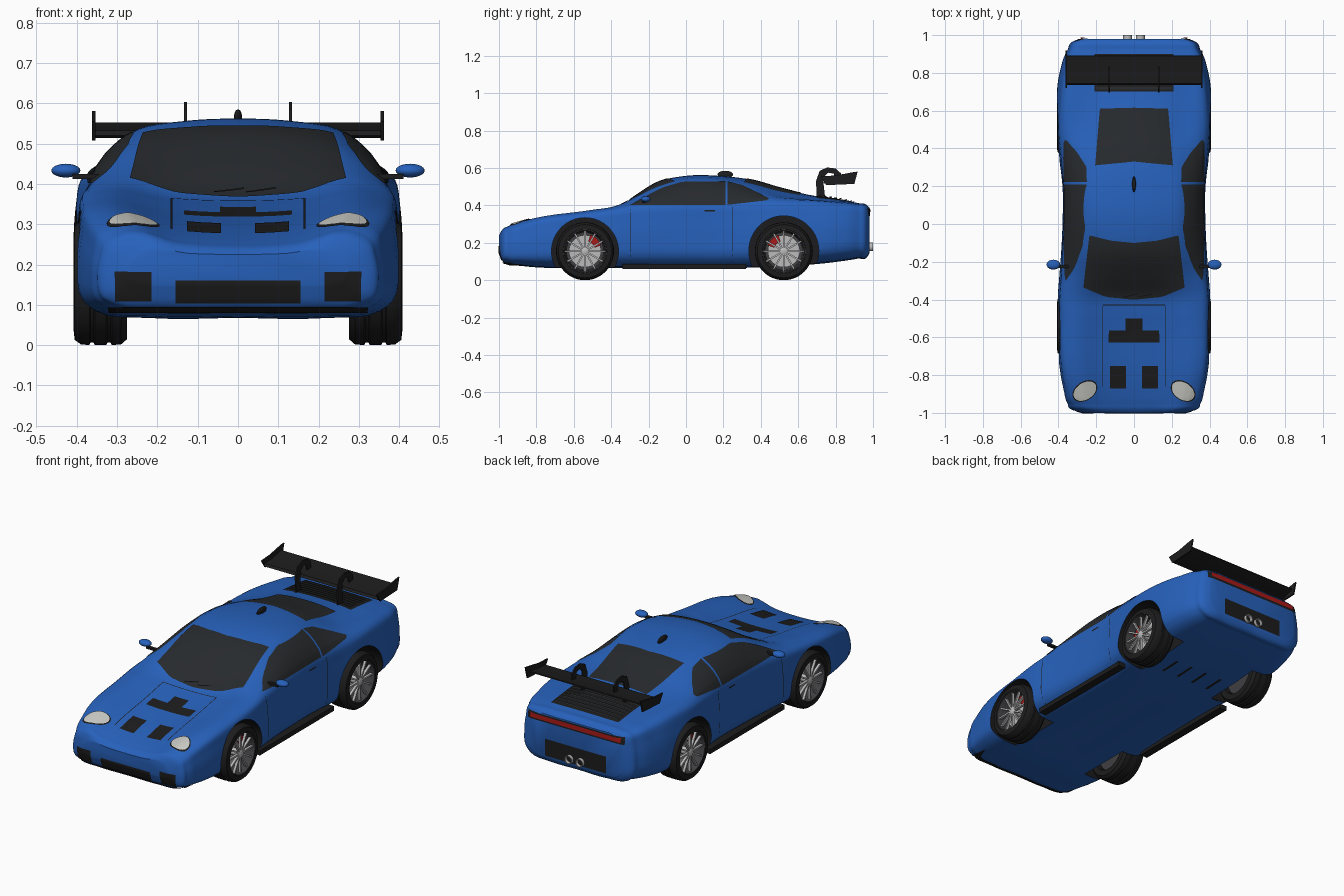
import bpy, bmesh
from math import pi, sin, cos, hypot, radians
from mathutils import Vector, Matrix
from mathutils.bvhtree import BVHTree

if "Cube" in bpy.data.objects:
    bpy.data.objects.remove(bpy.data.objects["Cube"])


def material(name, r, g, b):
    m = bpy.data.materials.new(name)
    m.diffuse_color = (r, g, b, 1)
    m.use_nodes = True
    m.node_tree.nodes["Principled BSDF"].inputs["Base Color"].default_value = m.diffuse_color
    return m


BLUE = material("blue_paint", .02, .12, .5)
BLACK = material("black_trim", .012, .012, .013)
GLASS = material("dark_glass", .02, .023, .026)
RED = material("red", .4, .01, .01)
SILVER = material("silver", .5, .5, .5)
RIM = material("dark_rim", .05, .05, .055)
LENS = material("lens", .6, .6, .57)


def make(name, bm, mat, mirror=False, angle=35, recalc=True):
    if recalc:
        bmesh.ops.recalc_face_normals(bm, faces=bm.faces)
    me = bpy.data.meshes.new(name)
    bm.to_mesh(me)
    bm.free()
    ob = bpy.data.objects.new(name, me)
    bpy.context.collection.objects.link(ob)
    me.materials.append(mat)
    if mirror:
        ob.modifiers.new("mirror", 'MIRROR')
    smooth(ob, angle)
    return ob


def smooth(ob, angle):
    bpy.ops.object.select_all(action='DESELECT')
    ob.select_set(True)
    bpy.context.view_layer.objects.active = ob
    bpy.ops.object.shade_smooth_by_angle(angle=radians(angle))


def spline(ts, vs, n):
    """Smooth curve through the vectors vs at parameters ts, n steps per span."""
    d = [(vs[i + 1] - vs[i]) / (ts[i + 1] - ts[i]) for i in range(len(ts) - 1)]
    h = [ts[i + 1] - ts[i] for i in range(len(ts) - 1)]
    m = [d[0]] + [(d[i] * h[i - 1] + d[i - 1] * h[i]) / (h[i] + h[i - 1])
                  for i in range(1, len(d))] + [d[-1]]
    out = []
    for i in range(len(d)):
        for k in range(n):
            t = k / n
            out.append(vs[i] * (2*t**3 - 3*t*t + 1) + m[i] * h[i] * (t**3 - 2*t*t + t)
                       + vs[i + 1] * (3*t*t - 2*t**3) + m[i + 1] * h[i] * (t**3 - t*t))
    return out + [vs[-1]]


# Body stations: y, half width, floor z, shoulder x z, roof/fender edge x z, centre z
STATIONS = [
    (-1.0, .27, .15, .25, .215, .22, .235, .225), (-.985, .325, .11, .305, .235, .25, .265, .238),
    (-.95, .352, .088, .335, .26, .28, .288, .252), (-.88, .372, .078, .355, .29, .30, .313, .272),
    (-.5, .405, .068, .385, .355, .32, .376, .343), (-.38, .403, .068, .385, .372, .31, .395, .374),
    (-.28, .395, .068, .378, .385, .29, .43, .445), (-.15, .385, .068, .375, .39, .265, .49, .525),
    (0, .378, .068, .372, .393, .25, .53, .558), (.2, .378, .068, .372, .395, .25, .528, .556),
    (.35, .395, .07, .38, .405, .24, .50, .537), (.5, .41, .075, .39, .41, .25, .455, .495),
    (.65, .41, .085, .38, .413, .26, .433, .458), (.8, .393, .1, .36, .403, .26, .422, .434),
    (.92, .352, .118, .33, .39, .25, .408, .412), (.97, .315, .128, .295, .378, .24, .395, .399),
    (.98, .29, .145, .275, .365, .23, .384, .387)]


def section(w, zb, xs, zs, xr, zr, zt):
    h = zs - zb
    p = [(0, zb), (.55*w, zb), (.88*w, zb + .06*h), (.97*w, zb + .17*h), (w, zb + .5*h),
         (.6*w + .4*xs, zb + .8*h), (xs, zs), (xr, zr), (.55*xr, zt + .25*(zr - zt)), (0, zt)]
    p = [(-p[1][0], p[1][1])] + p + [(-p[-2][0], p[-2][1])]
    p = [Vector(q) for q in p]
    ts = [0]
    for a, b in zip(p, p[1:]):
        ts.append(ts[-1] + (b - a).length)
    return spline(ts, p, 4)[4:-4]


rows = spline([s[0] for s in STATIONS], [Vector(s) for s in STATIONS], 6)
bm = bmesh.new()
rings = []
for s in rows:
    half = section(*s[1:])
    full = half + [Vector((-q[0], q[1])) for q in half[-2:0:-1]]
    rings.append([bm.verts.new((q[0], s[0], q[1])) for q in full])
for a, b in zip(rings, rings[1:]):
    for i in range(len(a)):
        j = (i + 1) % len(a)
        bm.faces.new((a[i], a[j], b[j], b[i]))
bm.faces.new(rings[0])
bm.faces.new(rings[-1])
bmesh.ops.recalc_face_normals(bm, faces=bm.faces)
BVH = BVHTree.FromBMesh(bm)
body = make("body", bm, BLUE)

# Wheel arches cut through the body, with a black lining
ARCHES = [(-.54, .155, .179), (.523, .157, .187)]
cutters = []
for y, z, r in ARCHES:
    for sx in (-1, 1):
        bm = bmesh.new()
        bmesh.ops.create_cone(bm, cap_ends=True, segments=64, radius1=r, radius2=r, depth=.3,
                              matrix=Matrix.Translation((sx*.39, y, z)) @ Matrix.Rotation(pi/2, 4, 'Y'))
        c = make("arch_cutter", bm, BLACK)
        c.hide_render = True
        cutters.append(c)
        mod = body.modifiers.new("arch", 'BOOLEAN')
        mod.operation, mod.solver, mod.object = 'DIFFERENCE', 'EXACT', c
dg = bpy.context.evaluated_depsgraph_get()
cut = bpy.data.meshes.new_from_object(body.evaluated_get(dg))
body.modifiers.clear()
body.data = cut
for c in cutters:
    bpy.data.objects.remove(c)
cut.materials.clear()
cut.materials.append(BLUE)
cut.materials.append(BLACK)
for p in cut.polygons:
    x, y, z = p.center
    p.material_index = 0
    for ay, az, r in ARCHES:
        d, nx = hypot(y - ay, z - az), abs(p.normal.x)
        if (abs(d - r) < .003 and nx < .1) or (abs(abs(x) - .24) < .002 and nx > .95 and d < r):
            p.material_index = 1
smooth(body, 35)

# Panels laid onto the body: lofted between two outlines seen from one side
VIEWS = {'top': (lambda u, v: (u, v, 2), (0, 0, -1)), 'bottom': (lambda u, v: (u, v, -2), (0, 0, 1)),
         'front': (lambda u, v: (u, -3, v), (0, 1, 0)), 'back': (lambda u, v: (u, 3, v), (0, -1, 0)),
         'side': (lambda u, v: (3, u, v), (-1, 0, 0))}


def along(pts, t):
    pts = [Vector(p) for p in pts]
    ls = [(b - a).length for a, b in zip(pts, pts[1:])]
    d = t * sum(ls)
    for a, b, l in zip(pts, pts[1:], ls):
        if d <= l + 1e-9:
            return a.lerp(b, min(1, d / l)) if l else a
        d -= l
    return pts[-1]


def panel(name, view, e1, e2, mat, mirror=False, off=.003, n=24, m=10):
    org, ray = VIEWS[view]
    bm = bmesh.new()
    grid = []
    for j in range(m + 1):
        row = []
        for i in range(n + 1):
            q = along(e1, i / n).lerp(along(e2, i / n), j / m)
            hit, nor, _, _ = BVH.ray_cast(Vector(org(*q)), Vector(ray))
            row.append(bm.verts.new(hit + nor * off) if hit else None)
        grid.append(row)
    for a, b in zip(grid, grid[1:]):
        for i in range(n):
            f = (a[i], a[i + 1], b[i + 1], b[i])
            if all(f):
                face = bm.faces.new(f)
                face.normal_update()
                if face.normal.dot(Vector(ray)) > 0:
                    face.normal_flip()
    return make(name, bm, mat, mirror, recalc=False)


def rect(name, view, u0, u1, v0, v1, mat, **k):
    return panel(name, view, [(u0, v0), (u1, v0)], [(u0, v1), (u1, v1)], mat, **k)


panel("windscreen", 'top', [(-.235, -.06), (-.12, -.088), (0, -.1), (.12, -.088), (.235, -.06)],
      [(-.268, -.335), (-.15, -.385), (0, -.4), (.15, -.385), (.268, -.335)], GLASS, m=16)
panel("rear_window", 'top', [(-.205, .31), (0, .33), (.205, .31)], [(-.18, .61), (0, .615), (.18, .61)], GLASS, m=16)
panel("door_window", 'side', [(-.3, .4), (.21, .402)],
      [(-.29, .405), (-.2, .455), (-.12, .495), (-.02, .524), (.21, .527)], GLASS, mirror=True)
panel("quarter_window", 'side', [(.222, .402), (.43, .425)],
      [(.222, .526), (.3, .507), (.38, .468), (.445, .435)], GLASS, mirror=True)
for nm, k, mat, off in (("headlight_rim", 1.12, BLACK, .003), ("headlight", 1, LENS, .006)):
    arcs = []
    for sgn in (1, -1):
        pts = [(cos(t) * .064 * k, sgn * sin(t) * .044 * k) for t in (i * pi / 16 for i in range(17))]
        c, s = cos(-.6), sin(-.6)
        arcs.append([(.26 + a*c - b*s, -.883 + a*s + b*c) for a, b in pts])
    panel(nm, 'top', *arcs, mat, mirror=True, off=off)
rect("hood_vent", 'top', .042, .127, -.87, -.75, BLACK, mirror=True)
rect("hood_seam_side", 'top', .163, .167, -.86, -.43, BLACK, mirror=True, off=.001, n=2, m=30)
rect("hood_seam_back", 'top', -.165, .165, -.43, -.426, BLACK, off=.001, m=2)
rect("centre_grille", 'front', -.155, .155, .105, .16, BLACK)
rect("side_intake", 'front', .215, .305, .11, .182, BLACK, mirror=True)
rect("front_lip", 'front', -.32, .32, .084, .098, BLACK, off=.005, m=3)
rect("door_seam_back", 'side', .248, .252, .1, .39, BLACK, mirror=True, off=.001, n=2)
rect("door_seam_front", 'side', -.3, -.296, .1, .38, BLACK, mirror=True, off=.001, n=2)
rect("door_handle", 'side', .1, .155, .366, .374, BLACK, mirror=True, n=4, m=2)
rect("tail_light_frame", 'back', -.3, .3, .342, .382, BLACK)
rect("tail_light", 'back', -.28, .28, .352, .376, RED, off=.007)
rect("rear_panel", 'back', -.19, .19, .155, .25, BLACK)
rect("engine_vent", 'top', -.21, .21, .7, .9, BLACK)
for i in range(7):
    rect("engine_slat", 'top', -.2, .2, .712 + i*.027, .724 + i*.027, GLASS, off=.009, m=2)
for x in (.05, .15):
    rect("floor_slot", 'bottom', x - .008, x + .008, .42, .54, BLACK, mirror=True, n=2, m=4)
for x in (-.06, .02):
    panel("wiper", 'top', [(x, -.388), (x + .075, -.37)], [(x, -.381), (x + .075, -.363)], BLACK, off=.009, n=6, m=1)


# Simple solids
def box(bm, c, s, rot=Matrix()):
    bmesh.ops.create_cube(bm, size=1, matrix=rot @ Matrix.Translation(c) @ Matrix.Diagonal((*s, 1)))


def prism(name, prof, x0, x1, mat, mirror=False):
    bm = bmesh.new()
    f = bm.faces.new([bm.verts.new((x0, y, z)) for y, z in prof])
    ext = bmesh.ops.extrude_face_region(bm, geom=[f])['geom']
    bmesh.ops.translate(bm, vec=(x1 - x0, 0, 0), verts=[v for v in ext if isinstance(v, bmesh.types.BMVert)])
    return make(name, bm, mat, mirror)


def ellipsoid(name, c, s, mat, mirror=False):
    bm = bmesh.new()
    bmesh.ops.create_uvsphere(bm, u_segments=24, v_segments=14, radius=1,
                              matrix=Matrix.Translation(c) @ Matrix.Diagonal((*s, 1)))
    return make(name, bm, mat, mirror)


def lathe(name, prof, cy, cz, mat, a0=0, a1=2*pi, n=48, axis='X', x=0):
    bm = bmesh.new()
    ring = lambda t, r, a: (t, cy + r*cos(a), cz + r*sin(a)) if axis == 'X' else (x + r*cos(a), t, cz + r*sin(a))
    rows = [[bm.verts.new(ring(t, r, a0 + (a1 - a0)*i/n)) for t, r in prof] for i in range(n + 1)]
    for a, b in zip(rows, rows[1:]):
        for i in range(len(prof) - 1):
            bm.faces.new((a[i], a[i + 1], b[i + 1], b[i]))
    bmesh.ops.remove_doubles(bm, verts=bm.verts, dist=1e-5)
    return make(name, bm, mat, True)


# Rear wing on two hooked struts
prism("wing_blade", [(.735, .52), (.745, .532), (.82, .537), (.89, .552), (.892, .547), (.82, .522), (.75, .514)],
      -.355, .355, BLACK)
prism("wing_end_plate", [(.72, .555), (.8, .56), (.88, .575), (.918, .581), (.9, .515), (.75, .508)], .354, .362, BLACK, True)
prism("wing_strut", [(.7, .43), (.695, .53), (.715, .585), (.755, .603), (.8, .597), (.83, .57), (.83, .53), (.8, .53),
                     (.79, .57), (.76, .575), (.74, .555), (.735, .52), (.745, .43)], .126, .134, BLACK, True)

# Mirrors, roof fin, skirts, exhausts
ellipsoid("door_mirror", (.427, -.215, .433), (.036, .026, .017), BLUE, True)
bm = bmesh.new()
box(bm, (.375, -.225, .418), (.07, .018, .012))
make("mirror_arm", bm, BLACK, True)
ellipsoid("roof_fin", (0, .21, .565), (.01, .042, .02), BLACK)
bm = bmesh.new()
box(bm, (.352, -.01, .074), (.045, .66, .026))
make("side_skirt", bm, BLACK, True)
lathe("exhaust", [(.95, .023), (1.0, .023), (1.0, .019), (.965, .019), (.965, 0)], 0, .178, SILVER, n=24, axis='Y', x=.034)

# Wheels, modelled on the right and mirrored
for end, cy, ca in (("front", -.54, .8), ("rear", .523, pi - .8)):
    cz = .155
    lathe(end + "_tyre", [(.275, .108), (.275, .14), (.29, .153), (.313, .155), (.316, .149), (.324, .149), (.327, .155),
                          (.355, .155), (.358, .149), (.366, .149), (.369, .155), (.39, .153), (.405, .142),
                          (.408, .117), (.395, .11)], cy, cz, BLACK)
    lathe(end + "_rim", [(.396, .112), (.405, .118), (.406, .111), (.385, .105), (.3, .1), (.3, 0)], cy, cz, RIM)
    lathe(end + "_brake_disc", [(.345, 0), (.345, .086), (.335, .086)], cy, cz, SILVER)
    lathe(end + "_caliper", [(.34, .055), (.368, .055), (.368, .092), (.34, .092)], cy, cz, RED, ca - .45, ca + .45, 10)
    lathe(end + "_hub", [(.335, .02), (.396, .02), (.4, .012), (.4, 0)], cy, cz, SILVER, n=20)
    bm = bmesh.new()
    for i in range(12):
        box(bm, (.39, 0, .062), (.014, .009, .096),
            Matrix.Translation((0, cy, cz)) @ Matrix.Rotation(i*pi/6, 4, 'X'))
    make(end + "_spokes", bm, SILVER, True)
